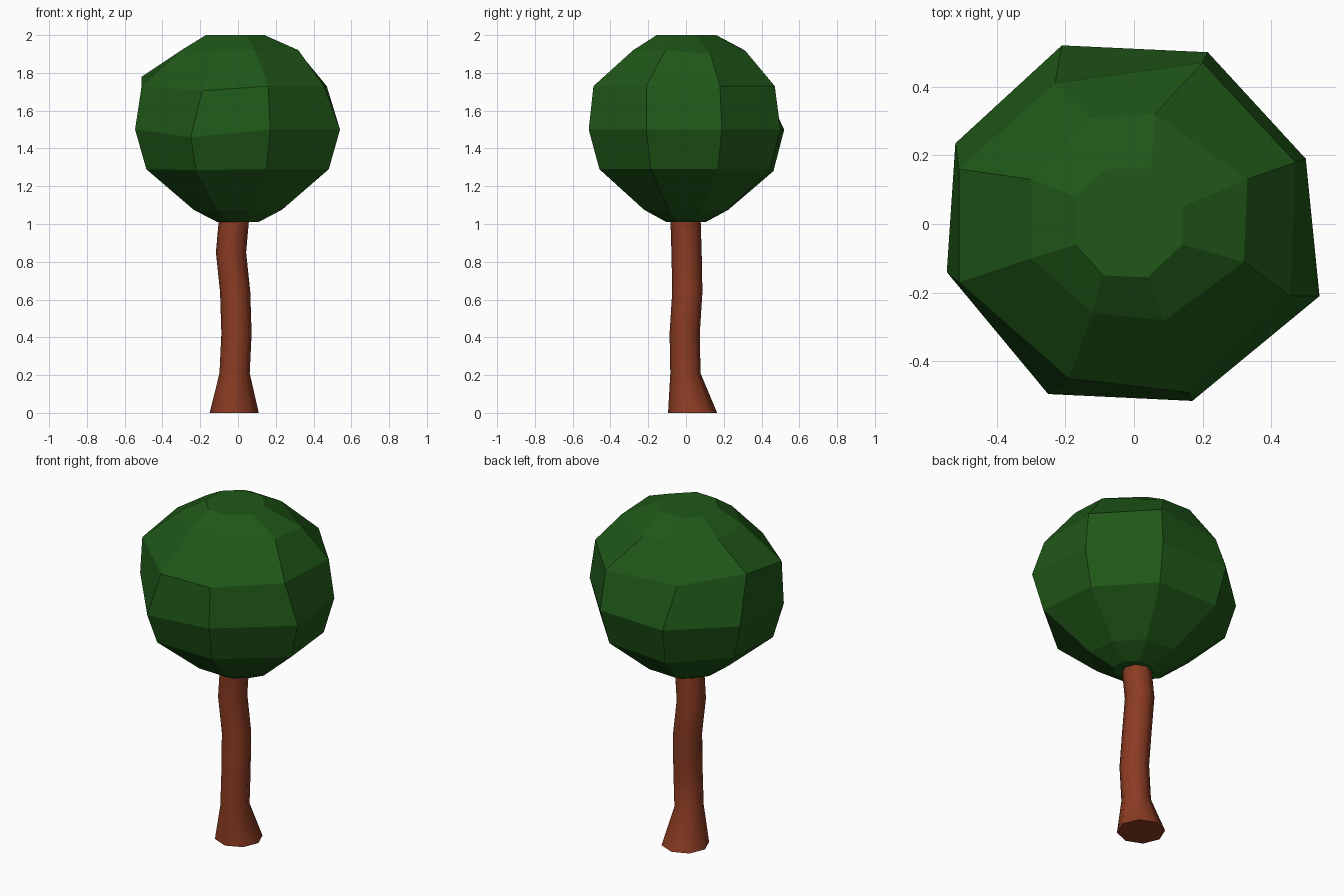
import bpy, bmesh
from math import cos, sin, pi

if "Cube" in bpy.data.objects:
    bpy.data.objects.remove(bpy.data.objects["Cube"])


def loft(name, rings, color):
    """Skin a stack of 8-point rings and cap both ends."""
    bm = bmesh.new()
    loops = [[bm.verts.new(p) for p in ring] for ring in rings]
    for a, b in zip(loops, loops[1:]):
        n = len(a)
        for i in range(n):
            j = (i + 1) % n
            bm.faces.new((a[i], a[j], b[j], b[i]))
    bm.faces.new(loops[0])
    bm.faces.new(loops[-1])
    bmesh.ops.recalc_face_normals(bm, faces=bm.faces)
    mesh = bpy.data.meshes.new(name)
    bm.to_mesh(mesh)
    bm.free()
    obj = bpy.data.objects.new(name, mesh)
    bpy.context.collection.objects.link(obj)
    mat = bpy.data.materials.new(name + "_color")
    mat.diffuse_color = color
    mat.use_nodes = True
    mat.node_tree.nodes["Principled BSDF"].inputs["Base Color"].default_value = mat.diffuse_color
    mesh.materials.append(mat)
    return obj


def level(outline, z, scale=1.0, dz={}):
    return [(x * scale, y * scale, z + dz.get(i, 0))
            for i, (x, y) in enumerate(outline)]


# Trunk: flared foot and a slightly wandering stem (x, y, z, radius)
path = [(-.02, .035, 0, .13), (-.018, -.003, .21, .08), (-.008, -.007, .42, .08),
        (-.015, .007, .64, .08), (-.037, .003, .85, .08), (-.02, -.003, 1.04, .08)]
trunk = loft("trunk", [[(x + r * cos(k * pi / 4), y + r * sin(k * pi / 4), z)
                        for k in range(8)] for x, y, z, r in path],
             (.26, .045, .017, 1))
for face in trunk.data.polygons:
    face.use_smooth = len(face.vertices) == 4

# Crown: uneven faceted ball, outlines run anticlockwise from the right
crest = [(.14, .05), (.05, .16), (-.08, .16), (-.17, .08),
         (-.17, -.06), (-.09, -.15), (.04, -.155), (.14, -.06)]
upper = [(.33, .13), (.06, .32), (-.13, .31), (-.30, .13),
         (-.30, -.10), (-.12, -.26), (.09, -.28), (.32, -.11)]
shoulder = [(.47, .18), (.20, .47), (-.23, .41), (-.51, .16),
            (-.51, -.17), (-.19, -.45), (.16, -.49), (.455, -.21)]
belly = [(.50, .19), (.215, .50), (-.21, .52), (-.52, .235),
         (-.545, -.14), (-.25, -.495), (.17, -.515), (.54, -.21)]
loft("crown", [
    level(belly, 1.01, .20),
    level(belly, 1.075, .43),
    level(belly, 1.29, .89, {5: -.005, 2: -.01}),
    level(belly, 1.50, 1, {5: -.04}),
    level(shoulder, 1.73, 1, {3: .05, 5: -.025}),
    level(upper, 1.92, 1, {0: -.02, 1: -.01}),
    level(crest, 2.0),
], (.014, .095, .009, 1))
